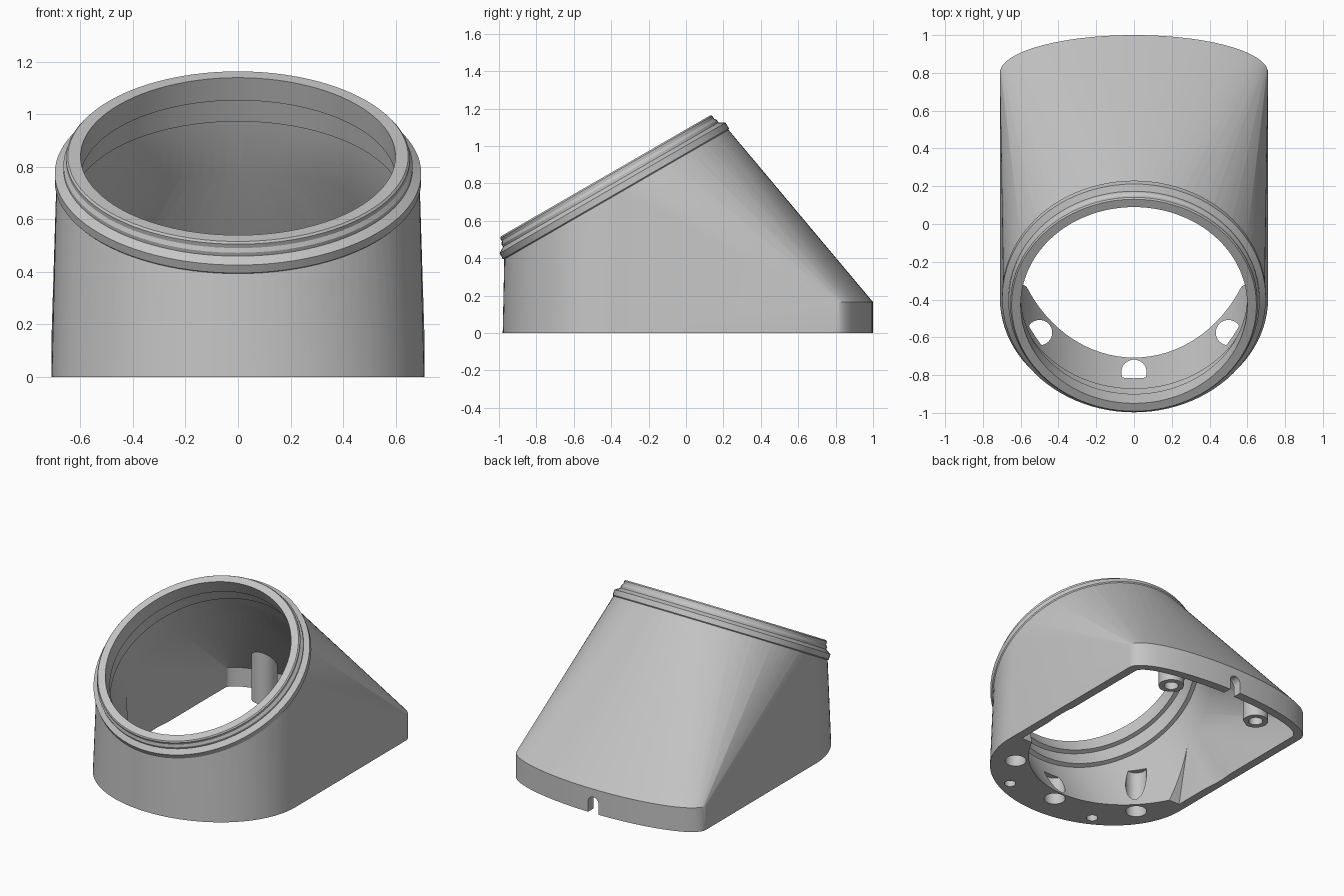
import bpy, bmesh
from math import sin, cos, pi, radians
from mathutils import Vector, Matrix

if "Cube" in bpy.data.objects:
    bpy.data.objects.remove(bpy.data.objects["Cube"])

grey = bpy.data.materials.new("light_grey")
grey.use_nodes = True
grey.diffuse_color = (0.56, 0.56, 0.56, 1)
grey.node_tree.nodes["Principled BSDF"].inputs["Base Color"].default_value = (0.56, 0.56, 0.56, 1)

SEG = 96
RIM = Vector((0, -0.43, 0.84))          # centre of the tilted mouth
TILT = Matrix.Translation(RIM) @ Matrix.Rotation(radians(30), 4, 'X')


def add_object(name, bm):
    bmesh.ops.recalc_face_normals(bm, faces=bm.faces)
    mesh = bpy.data.meshes.new(name)
    bm.to_mesh(mesh)
    bm.free()
    mesh.materials.append(grey)
    obj = bpy.data.objects.new(name, mesh)
    bpy.context.collection.objects.link(obj)
    return obj


def hull(name, points):
    bm = bmesh.new()
    for p in points:
        bm.verts.new(p)
    res = bmesh.ops.convex_hull(bm, input=bm.verts)
    inside = [g for g in res["geom_interior"] if isinstance(g, bmesh.types.BMVert)]
    bmesh.ops.delete(bm, geom=inside, context='VERTS')
    bmesh.ops.dissolve_limit(bm, angle_limit=0.002, verts=bm.verts, edges=bm.edges)
    return add_object(name, bm)


def tilted_circle(radius, depth):
    return [TILT @ Vector((radius * cos(2 * pi * i / SEG), radius * sin(2 * pi * i / SEG), -depth))
            for i in range(SEG)]


def arc(half_width, bulge, y, z):
    """Half ellipse across the width; a negative bulge faces the front."""
    n = SEG // 2
    return [Vector((half_width * cos(pi * i / n), y + bulge * sin(pi * i / n), z)) for i in range(n + 1)]


def turned(name, profile):
    """Solid turned about the tilted axis from (radius, depth) pairs."""
    bm = bmesh.new()
    rings = [[bm.verts.new(p) for p in tilted_circle(r, d)] for r, d in profile]
    for a, b in zip(rings, rings[1:]):
        for i in range(SEG):
            j = (i + 1) % SEG
            bm.faces.new((a[i], a[j], b[j], b[i]))
    bm.faces.new(rings[0])
    bm.faces.new(rings[-1])
    return add_object(name, bm)


def post(name, x, y, z0, z1, radius):
    bm = bmesh.new()
    bmesh.ops.create_cone(bm, cap_ends=True, segments=32, radius1=radius, radius2=radius,
                          depth=z1 - z0, matrix=Matrix.Translation((x, y, (z0 + z1) / 2)))
    return add_object(name, bm)


def combine(target, tool, operation):
    mod = target.modifiers.new("cut", 'BOOLEAN')
    mod.operation, mod.object, mod.solver = operation, tool, 'EXACT'
    bpy.context.view_layer.objects.active = target
    bpy.ops.object.modifier_apply(modifier=mod.name)
    bpy.data.objects.remove(tool)


# Outer shell: rounded footprint lofted up to the tilted mouth
body = hull("housing", arc(0.71, -0.585, -0.395, 0) + arc(0.71, 0.2, 0.8, 0)
            + arc(0.71, 0.2, 0.8, 0.165) + tilted_circle(0.692, 0.115))

# Stepped collar around the mouth
collar = turned("collar", [(0.648, 0), (0.655, 0.008), (0.655, 0.025), (0.665, 0.04),
                           (0.665, 0.055), (0.698, 0.075), (0.698, 0.11), (0.67, 0.14)])
combine(body, collar, 'UNION')

# Rear cavity behind the bore, with screw posts left standing in it
back_half = [p for p in tilted_circle(0.658, 0.44) if p.y > -0.27]
cavity = hull("cavity", arc(0.65, 0, -0.35, -0.1) + arc(0.65, 0.15, 0.79, -0.1)
              + arc(0.65, 0.15, 0.79, 0.13) + back_half)
for side in (-1, 1):
    combine(cavity, post("screw_post", side * 0.35, 0.785, 0.004, 0.9, 0.08), 'DIFFERENCE')
combine(body, cavity, 'DIFFERENCE')

# Bore through the mouth, widening in two steps
bore = turned("bore", [(0.6, -0.1), (0.6, 0.1), (0.63, 0.1), (0.63, 0.21), (0.66, 0.21), (0.66, 1.4)])
combine(body, bore, 'DIFFERENCE')

# Screw holes, floor holes and blind pin holes
holes = [(0, -0.785, 0.19, 0.067)]
for side in (-1, 1):
    holes += [(side * 0.35, 0.785, 0.2, 0.045),
              (side * 0.5, -0.575, 0.32, 0.067),
              (side * 0.34, -0.82, 0.1, 0.036)]
for x, y, top, radius in holes:
    combine(body, post("hole", x, y, -0.1, top, radius), 'DIFFERENCE')

# Arched cable notch in the rear wall
notch = hull("notch", [Vector((x, y, z)) for y in (0.85, 1.1) for x, z in
                       [(-0.04, -0.1), (0.04, -0.1)]
                       + [(0.04 * cos(pi * i / 12), 0.07 + 0.04 * sin(pi * i / 12)) for i in range(13)]])
combine(body, notch, 'DIFFERENCE')

bpy.ops.object.select_all(action='DESELECT')
body.select_set(True)
bpy.context.view_layer.objects.active = body
bpy.ops.object.shade_smooth_by_angle(angle=radians(25))
